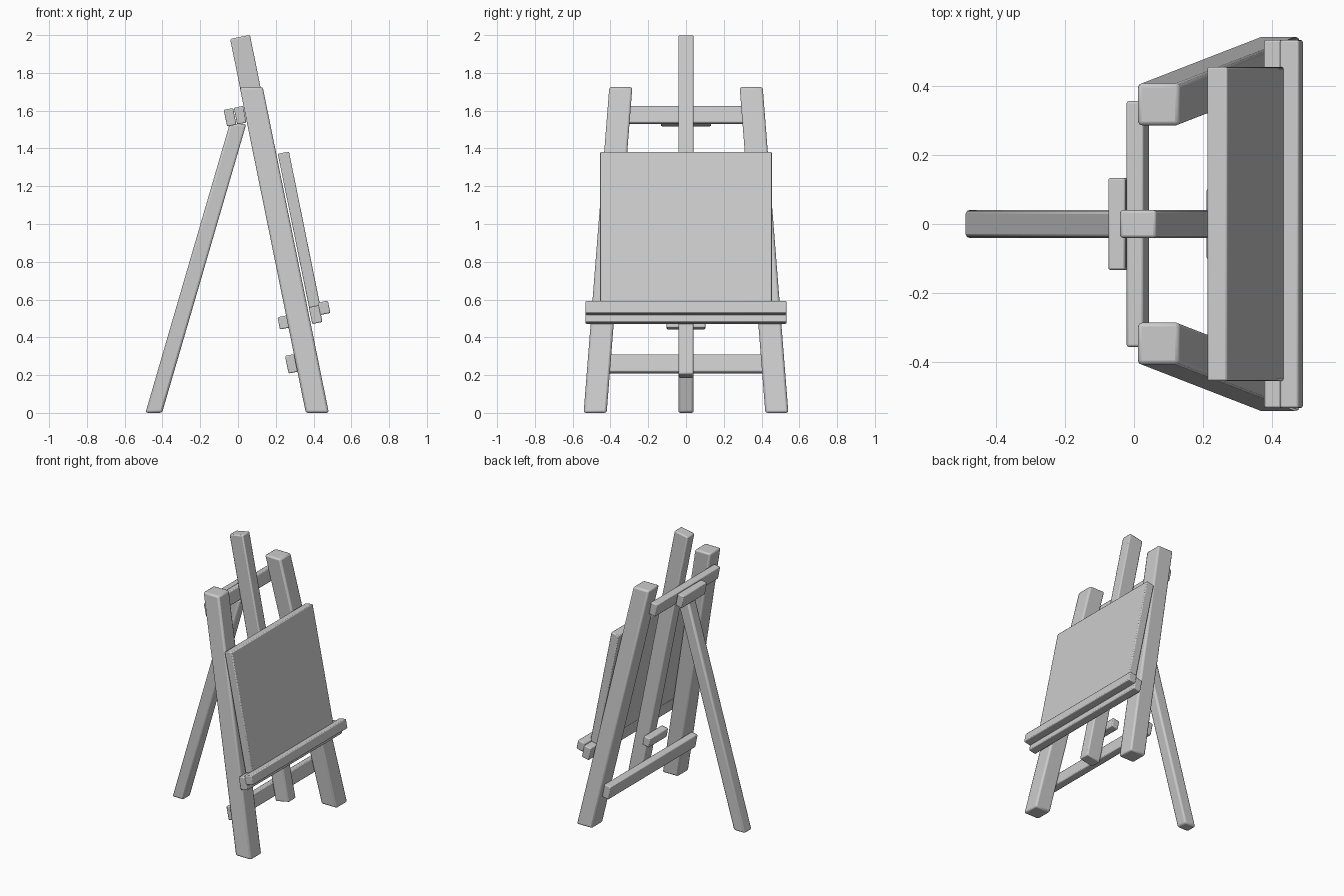
import bpy, bmesh, math
from mathutils import Matrix, Vector

if "Cube" in bpy.data.objects:
    bpy.data.objects.remove(bpy.data.objects["Cube"])

TILT = math.atan(0.203)  # lean of the easel front


def finish(name, bm, bevel):
    mesh = bpy.data.meshes.new(name)
    bmesh.ops.recalc_face_normals(bm, faces=bm.faces)
    bm.to_mesh(mesh)
    bm.free()
    ob = bpy.data.objects.new(name, mesh)
    bpy.context.collection.objects.link(ob)
    if bevel:
        mod = ob.modifiers.new("soft_edges", 'BEVEL')
        mod.width = bevel
        mod.segments = 2
    bpy.ops.object.select_all(action='DESELECT')
    ob.select_set(True)
    bpy.context.view_layer.objects.active = ob
    bpy.ops.object.shade_smooth_by_angle(angle=math.radians(35))
    return ob


def board(name, x, z, depth, width, height, bevel=0.006):
    """Box leaning with the easel front, centred on y = 0."""
    bm = bmesh.new()
    bmesh.ops.create_cube(bm, size=1)
    bm.transform(Matrix.Translation((x, 0, z))
                 @ Matrix.Rotation(-TILT, 4, 'Y')
                 @ Matrix.Diagonal((depth, width, height, 1)))
    return finish(name, bm, bevel)


def leg(name, foot, top, sx, sy, bevel=0.012):
    """Slanted post with level ends."""
    bm = bmesh.new()
    bmesh.ops.create_cube(bm, size=1)
    for v in bm.verts:
        end = Vector(top if v.co.z > 0 else foot)
        v.co = end + Vector((v.co.x * sx, v.co.y * sy, 0))
    return finish(name, bm, bevel)


# Legs
for side, label in ((1, "left"), (-1, "right")):
    leg("front_leg_" + label, (0.42, side * 0.481, 0),
        (0.07, side * 0.345, 1.725), 0.122, 0.122)
leg("back_leg", (-0.446, 0, 0), (0.0, 0, 1.53), 0.088, 0.082)

# Central mast
board("mast", 0.193, 1.0925, 0.107, 0.08, 1.832, 0.008)

# Cross rails and rear blocks
board("upper_rail", 0.011, 1.576, 0.05, 0.71, 0.09)
board("hinge_block", -0.042, 1.565, 0.05, 0.265, 0.09)
board("lower_rail", 0.283, 0.26, 0.05, 0.98, 0.095)
board("clamp_block", 0.241, 0.479, 0.052, 0.205, 0.066)

# Canvas and the tray that holds it
board("canvas", 0.323, 0.97, 0.06, 0.908, 0.832, 0.006)
board("tray_shelf", 0.411, 0.52, 0.055, 1.064, 0.09)
board("tray_lip", 0.455, 0.556, 0.056, 1.064, 0.066)
